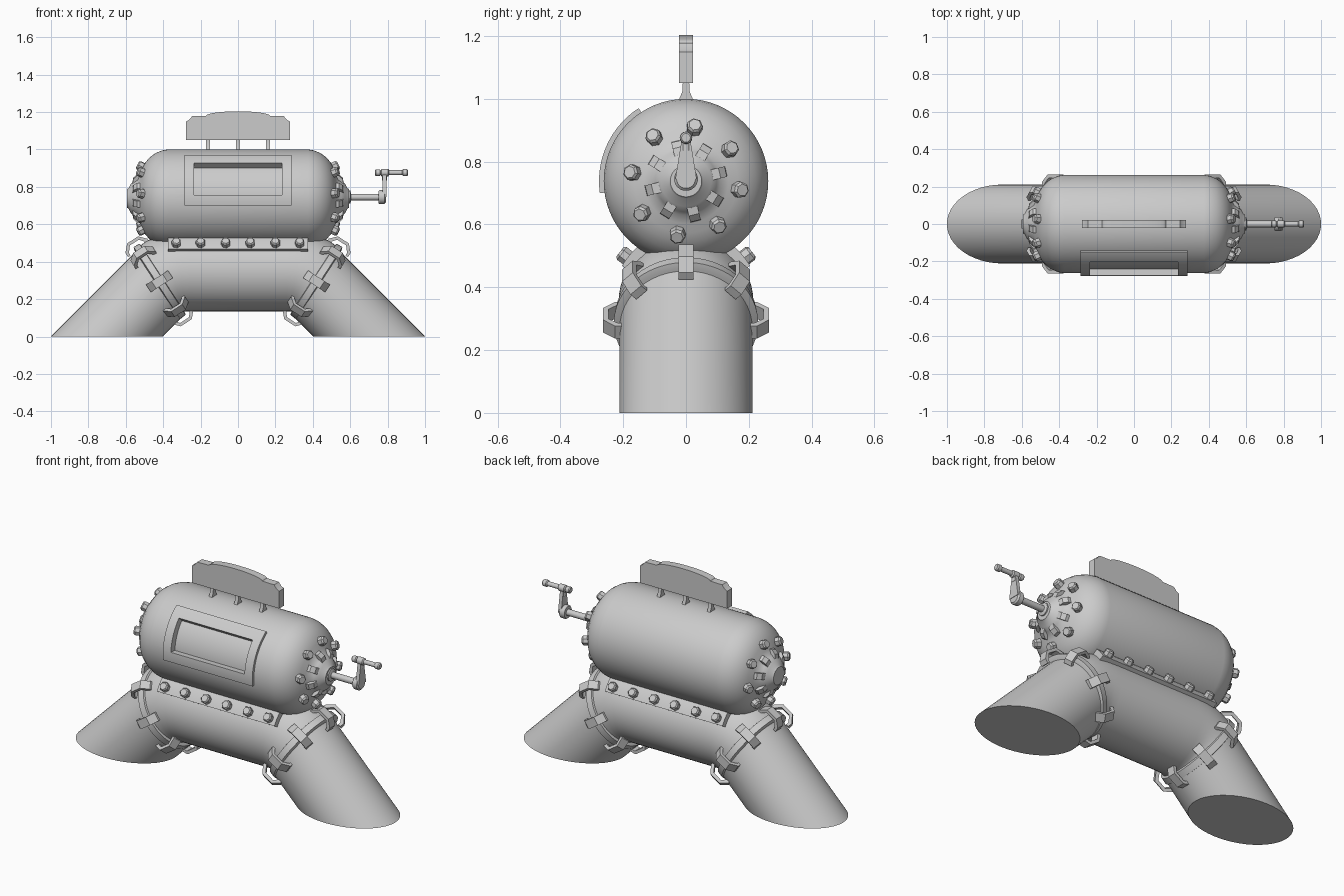
import bpy, bmesh
from math import sin, cos, radians, pi
from mathutils import Vector as V

if "Cube" in bpy.data.objects:
    bpy.data.objects.remove(bpy.data.objects["Cube"])

BZ, BR = 0.738, 0.262      # barrel axis height and radius
TZ, TR = 0.35, 0.215       # saddle pipe axis height and radius


def smooth(ob, angle=32):
    for p in ob.data.polygons:
        p.use_smooth = True
    ob.data.set_sharp_from_angle(angle=radians(angle))


def finish(name, bm, angle=32):
    bmesh.ops.recalc_face_normals(bm, faces=bm.faces)
    me = bpy.data.meshes.new(name)
    bm.to_mesh(me)
    bm.free()
    ob = bpy.data.objects.new(name, me)
    bpy.context.collection.objects.link(ob)
    smooth(ob, angle)
    return ob


def loft(bm, rings):
    """Skin a list of closed rings and cap both ends."""
    rows = [[bm.verts.new(p) for p in r] for r in rings]
    n = len(rows[0])
    for a, b in zip(rows, rows[1:]):
        for i in range(n):
            j = (i + 1) % n
            bm.faces.new((a[i], a[j], b[j], b[i]))
    bm.faces.new(rows[0])
    bm.faces.new(rows[-1])


def ring(c, u, v, r, n):
    return [V(c) + r * (cos(2 * pi * i / n) * u + sin(2 * pi * i / n) * v) for i in range(n)]


def rod(bm, p, d, profile, n=16):
    """Lathe (distance, radius) pairs along direction d from p."""
    p, d = V(p), V(d).normalized()
    u = d.orthogonal().normalized()
    v = d.cross(u)
    loft(bm, [ring(p + d * t, u, v, r, n) for t, r in profile])


def bolt(bm, p, d, r=0.026, h=0.032):
    rod(bm, p, d, [(-0.02, r), (h * 0.75, r), (h, r * 0.75)], 7)


def arc_block(bm, x0, x1, a0, a1, r0, r1, cz, n=16):
    """Curved slab wrapped around an x axis at height cz."""
    rings = []
    for i in range(n + 1):
        a = radians(a0 + (a1 - a0) * i / n)
        rings.append([V((x, r * cos(a), cz + r * sin(a)))
                      for x, r in ((x0, r0), (x1, r0), (x1, r1), (x0, r1))])
    loft(bm, rings)


def prism(bm, pts, c, u, v, w, t):
    """Extrude a 2D outline in plane (u, v) by +-t along w."""
    loft(bm, [[c + u * a + v * b + w * s for a, b in pts] for s in (-t, t)])


X, Y, Z = V((1, 0, 0)), V((0, 1, 0)), V((0, 0, 1))

# barrel with domed ends and hubs
half = [(0.375, BR), (0.405, 0.257), (0.44, 0.243), (0.47, 0.222), (0.495, 0.193),
        (0.51, 0.165), (0.522, 0.135), (0.535, 0.108), (0.55, 0.098), (0.572, 0.08),
        (0.585, 0.055), (0.593, 0.05)]
bm = bmesh.new()
rod(bm, (0, 0, BZ), X, [(-x, r) for x, r in reversed(half)] + half, 64)
barrel = finish("barrel", bm)

# window recess cut into the front of the barrel
bm = bmesh.new()
arc_block(bm, -0.235, 0.235, 137, 176, 0.24, 0.32, BZ)
cutter = finish("window_cutter", bm)
cutter.hide_render = True
mod = barrel.modifiers.new("recess", 'BOOLEAN')
mod.operation, mod.solver, mod.object = 'DIFFERENCE', 'EXACT', cutter
bpy.context.view_layer.objects.active = barrel
bpy.ops.object.modifier_apply(modifier=mod.name)
bpy.data.objects.remove(cutter)
smooth(barrel)

# raised window frame
bm = bmesh.new()
for x0, x1, a0, a1 in ((-0.285, 0.285, 123, 137), (-0.285, 0.285, 176, 188),
                       (-0.285, -0.235, 137, 176), (0.235, 0.285, 137, 176)):
    arc_block(bm, x0, x1, a0, a1, 0.25, 0.277, BZ)
finish("window_frame", bm)

# bolts and ribs on the barrel ends
bolts, ribs = bmesh.new(), bmesh.new()
for s in (-1, 1):
    for k in range(8):
        a = radians(36 + 45 * k)
        rad = V((0, cos(a), sin(a)))
        bolt(bolts, V((s * 0.508, 0, BZ)) + rad * 0.168, X * s + rad * 0.5)
        a += radians(22.5)
        rad, tan = V((0, cos(a), sin(a))), V((0, -sin(a), cos(a)))
        prism(ribs, [(0.08, 0.50), (0.133, 0.50), (0.13, 0.54), (0.11, 0.56), (0.08, 0.565)],
              V((0, 0, BZ)), rad, X * s, tan, 0.017)
finish("end_bolts", bolts)
finish("end_ribs", ribs)

# crank
bm = bmesh.new()
rod(bm, (0.57, 0, BZ + 0.007), X, [(0, 0.035), (0.03, 0.035), (0.035, 0.018), (0.19, 0.018)])
rod(bm, (0.752, 0, BZ + 0.007), X, [(0, 0.034), (0.006, 0.038), (0.03, 0.038), (0.038, 0.03)], 20)
prism(bm, [(-0.034, 0), (0.034, 0), (0.013, 0.13), (-0.013, 0.13)],
      V((0.783, 0, BZ + 0.007)), Y, Z, X, 0.01)
rod(bm, (0.783, 0, 0.835), Z, [(0, 0.014), (0.04, 0.014)])
rod(bm, (0.733, 0, 0.876), X, [(0, 0.014), (0.005, 0.018), (0.025, 0.018), (0.03, 0.012),
                              (0.035, 0.02), (0.07, 0.02), (0.075, 0.013), (0.145, 0.013),
                              (0.15, 0.019), (0.17, 0.019), (0.176, 0.014)])
finish("crank", bm)

# top plate with arched edge, on three flared posts
arch = [(0.17 * cos(a), 1.18 + 0.024 * sin(a)) for a in [pi * i / 16 for i in range(17)]]
plate = [(-0.278, 1.05), (0.278, 1.05), (0.278, 1.15), (0.262, 1.158), (0.245, 1.178)] + arch + \
        [(-0.245, 1.178), (-0.262, 1.158), (-0.278, 1.15)]
bm = bmesh.new()
prism(bm, plate, V(), X, Z, Y, 0.022)
finish("top_plate", bm)
bm = bmesh.new()
for x in (-0.16, 0, 0.16):
    prism(bm, [(-0.026, 0.99), (0.026, 0.99), (0.012, 1.022), (0.01, 1.055), (-0.01, 1.055), (-0.012, 1.022)],
          V((x, 0, 0)), Y, Z, X, 0.01)
finish("plate_posts", bm)

# pipe bending down at both ends
path = [(0.42, 0.295, 33), (0.395, 0.317, 27), (0.355, 0.336, 18), (0.31, 0.347, 8), (0.26, TZ, 0)]
bm = bmesh.new()
rings = [ring((s * x, 0, z), V((s * sin(radians(t)), 0, cos(radians(t)))), Y, TR, 48)
         for s, seq in ((-1, path), (1, path[::-1])) for x, z, t in seq]
loft(bm, rings)
finish("pipe", bm)

# saddle plate and its bolts
bm = bmesh.new()
arc_block(bm, -0.375, 0.375, 30, 150, 0.19, 0.236, TZ, 24)
finish("saddle", bm)
bm = bmesh.new()
for x in (-0.33, -0.2, -0.066, 0.066, 0.2, 0.33):
    for s in (-1, 1):
        d = V((0, s * 0.75, 0.58)).normalized()
        bolt(bm, V((x, 0, TZ)) + d * 0.234, d)
finish("saddle_bolts", bm)

# legs, joint rings and clamp clips
clip = [(-0.07, 0.2), (-0.07, 0.226), (-0.035, 0.264), (0.035, 0.264), (0.07, 0.226), (0.07, 0.2),
        (0.054, 0.2), (0.054, 0.216), (0.028, 0.247), (-0.028, 0.247), (-0.054, 0.216), (-0.054, 0.2)]
t = radians(33)
for s, side in ((-1, "left"), (1, "right")):
    c = V((s * 0.42, 0, 0.295))
    n = V((s * cos(t), 0, -sin(t)))          # joint normal, pointing down the leg
    up = V((s * sin(t), 0, cos(t)))
    d = V((-s, 0, 1)).normalized()           # leg axis
    e = V((s, 0, 1)).normalized()
    base = ring((s * 0.702, 0, 0), e, Y, 0.211, 48)
    bm = bmesh.new()
    loft(bm, [[p + d * ((q - p).dot(m) / d.dot(m)) for p in base]
              for q, m in ((V(), Z), (c, n))])
    finish(side + "_leg", bm)
    bm = bmesh.new()
    loft(bm, [ring(c + n * a, up, Y, r, 48)
              for a, r in ((-0.024, 0.21), (-0.02, 0.226), (0.016, 0.23), (0.022, 0.21))])
    finish(side + "_joint_ring", bm)
    bm = bmesh.new()
    for k in range(8):
        a = k * pi / 4
        prism(bm, clip, c, n, up * cos(a) + Y * sin(a), Y * cos(a) - up * sin(a), 0.024)
    finish(side + "_clips", bm)
